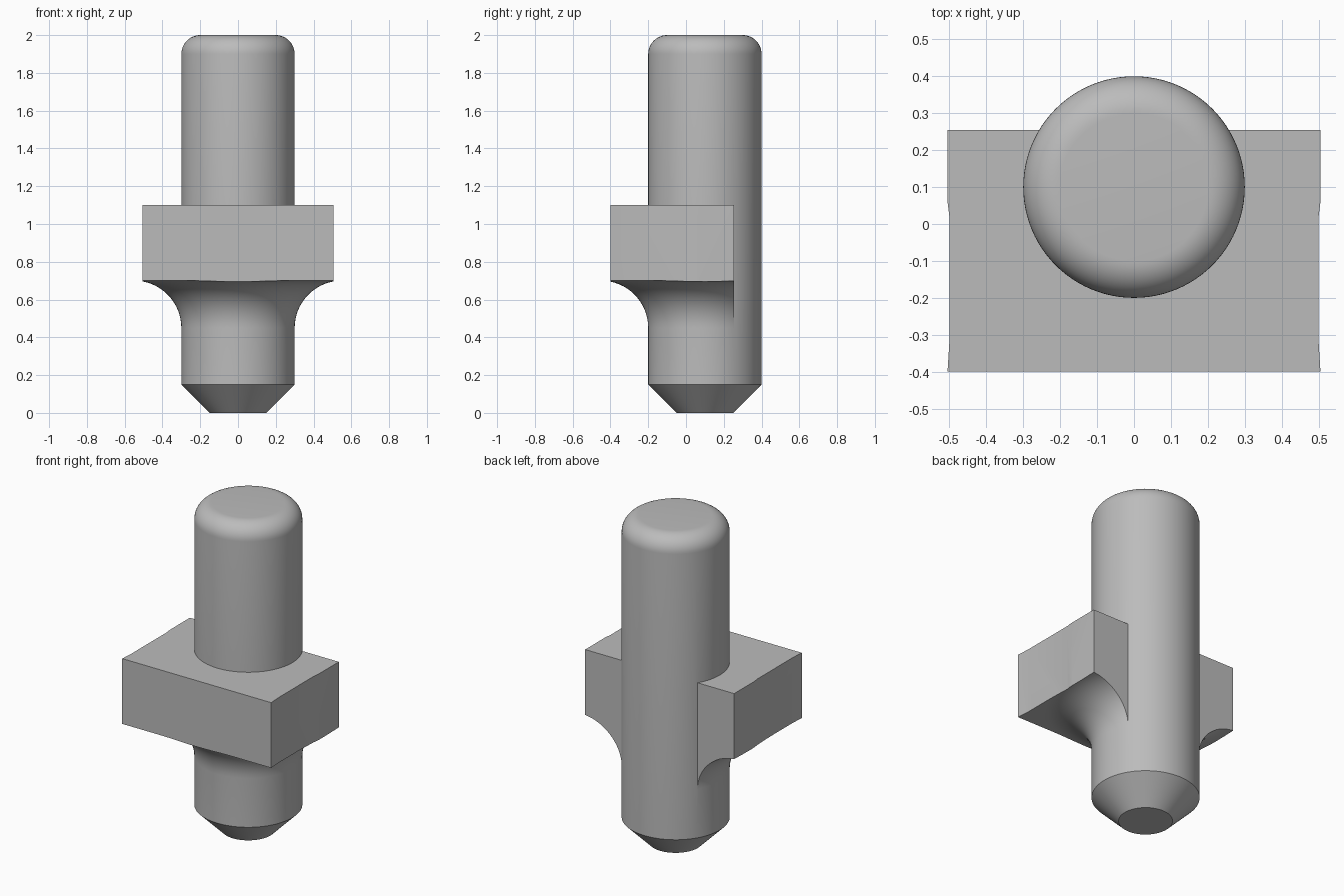
import bpy, bmesh
from math import sin, cos, pi, radians
from mathutils import Matrix

AXIS_Y = 0.1      # the pin stands slightly behind the centre
SEGMENTS = 96

cube = bpy.data.objects.get("Cube")
if cube:
    bpy.data.objects.remove(cube, do_unlink=True)

steel = bpy.data.materials.new("grey steel")
steel.use_nodes = True
grey = (0.5, 0.5, 0.5, 1)
steel.diffuse_color = grey
steel.node_tree.nodes["Principled BSDF"].inputs["Base Color"].default_value = grey


def add_object(name, bm):
    bmesh.ops.recalc_face_normals(bm, faces=bm.faces)
    mesh = bpy.data.meshes.new(name)
    bm.to_mesh(mesh)
    bm.free()
    mesh.materials.append(steel)
    obj = bpy.data.objects.new(name, mesh)
    bpy.context.collection.objects.link(obj)
    return obj


def arc(cx, cz, radius, start, end, steps):
    angles = [radians(start + (end - start) * i / steps) for i in range(steps + 1)]
    return [(cx + radius * cos(a), cz + radius * sin(a)) for a in angles]


def lathe(name, profile):
    """Revolve (radius, z) points about the pin axis and cap both ends."""
    bm = bmesh.new()
    rings = []
    for r, z in profile:
        angles = [2 * pi * i / SEGMENTS for i in range(SEGMENTS)]
        rings.append([bm.verts.new((r * cos(a), AXIS_Y + r * sin(a), z)) for a in angles])
    for low, high in zip(rings, rings[1:]):
        for i in range(SEGMENTS):
            j = (i + 1) % SEGMENTS
            bm.faces.new((low[i], low[j], high[j], high[i]))
    bm.faces.new(rings[0])
    bm.faces.new(rings[-1])
    return add_object(name, bm)


def extrude(name, outline, bottom, top):
    bm = bmesh.new()
    face = bm.faces.new([bm.verts.new((x, y, bottom)) for x, y in outline])
    result = bmesh.ops.extrude_face_region(bm, geom=[face])
    verts = [v for v in result["geom"] if isinstance(v, bmesh.types.BMVert)]
    bmesh.ops.translate(bm, verts=verts, vec=(0, 0, top - bottom))
    return add_object(name, bm)


def combine(target, other, operation):
    """Apply an exact boolean and discard the helper."""
    mod = target.modifiers.new(operation.title(), 'BOOLEAN')
    mod.operation, mod.object, mod.solver = operation, other, 'EXACT'
    bpy.context.view_layer.objects.active = target
    bpy.ops.object.modifier_apply(modifier=mod.name)
    bpy.data.objects.remove(other, do_unlink=True)


# Pin with a chamfered foot and a rounded top
pin = lathe("locating_pin", [(0.15, 0), (0.3, 0.15)] + arc(0.2, 1.9, 0.1, 0, 90, 12))

# Block with a round fillet underneath and slightly hollow sides
block = lathe("shoulder_block",
              arc(0.55, 0.45, 0.25, 180, 90, 16) + [(0.9, 0.7), (0.9, 1.1)])
side = [(0.505, -0.4), (0.5, -0.32), (0.5, 0.02), (0.505, 0.06), (0.505, 0.255)]
outline = side + [(-x, y) for x, y in reversed(side)]
combine(block, extrude("block_outline", outline, 0.3, 1.3), 'INTERSECT')
combine(pin, block, 'UNION')

# Smooth round faces, crisp edges
bpy.ops.object.select_all(action='DESELECT')
pin.select_set(True)
bpy.context.view_layer.objects.active = pin
bpy.ops.object.shade_smooth_by_angle(angle=radians(25))
